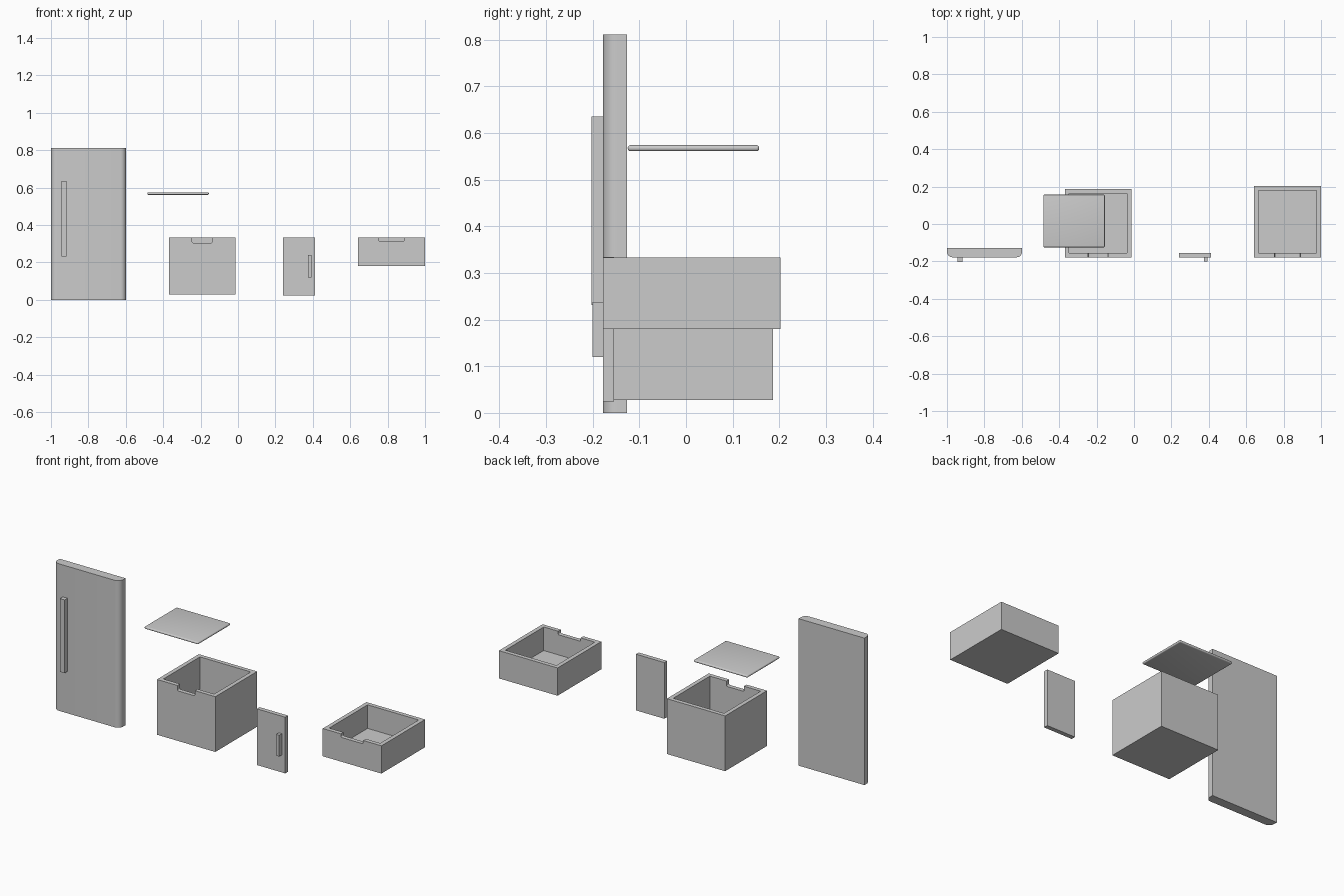
import bpy, bmesh

if "Cube" in bpy.data.objects:
    bpy.data.objects.remove(bpy.data.objects["Cube"])


def box(name, x, y, z, bevel=0.0, pick=None, segments=6):
    """Axis-aligned box from ranges; bevels the edges chosen by pick(mid, direction)."""
    bm = bmesh.new()
    bmesh.ops.create_cube(bm, size=1)
    for v in bm.verts:
        for i, (a, b) in enumerate((x, y, z)):
            v.co[i] = b if v.co[i] > 0 else a
    if bevel:
        edges = [e for e in bm.edges if pick is None or pick(
            (e.verts[0].co + e.verts[1].co) / 2, (e.verts[0].co - e.verts[1].co).normalized())]
        bmesh.ops.bevel(bm, geom=edges, offset=bevel, segments=segments, profile=0.5, affect='EDGES')
    mesh = bpy.data.meshes.new(name)
    bm.to_mesh(mesh)
    bm.free()
    obj = bpy.data.objects.new(name, mesh)
    bpy.context.collection.objects.link(obj)
    bpy.ops.object.select_all(action='DESELECT')
    obj.select_set(True)
    bpy.context.view_layer.objects.active = obj
    if bevel:
        bpy.ops.object.shade_smooth_by_angle()
    return obj


def cut(obj, cutter):
    """Subtract the cutter and remove it."""
    mod = obj.modifiers.new("cut", 'BOOLEAN')
    mod.operation, mod.solver, mod.object = 'DIFFERENCE', 'EXACT', cutter
    bpy.ops.object.select_all(action='DESELECT')
    obj.select_set(True)
    bpy.context.view_layer.objects.active = obj
    bpy.ops.object.modifier_apply(modifier=mod.name)
    bpy.data.objects.remove(cutter)


def drawer(name, x, y, z, notch_x, notch_z, wall=0.023):
    """Open-topped drawer with a finger notch in the front wall."""
    obj = box(name, x, y, z)
    cut(obj, box("cavity", (x[0] + wall, x[1] - wall), (y[0] + wall, y[1] - wall),
                 (z[0] + wall, z[1] + 0.1)))
    # notch with softened lower corners
    cut(obj, box("notch", notch_x, (y[0] - 0.05, y[0] + wall + 0.02), (notch_z, z[1] + 0.05), 0.006,
                 lambda m, d: abs(d.y) > 0.9 and m.z < z[1], 4))
    return obj


FRONT = -0.178

# main door, front vertical edges rounded, with its bar handle
box("main_door", (-1.0, -0.598), (FRONT, -0.127), (0, 0.811), 0.03,
    lambda m, d: abs(d.z) > 0.9 and m.y < -0.15, 8)
box("main_door_handle", (-0.945, -0.916), (-0.203, FRONT + 0.001), (0.231, 0.635))

# thin shelf with rounded rim
box("shelf", (-0.485, -0.156), (-0.125, 0.157), (0.561, 0.574), 0.006, None, 4)

# drawers
drawer("deep_drawer", (-0.37, -0.014), (FRONT, 0.187), (0.028, 0.333), (-0.245, -0.139), 0.304)
drawer("shallow_drawer", (0.642, 1.0), (FRONT, 0.203), (0.18, 0.333), (0.752, 0.889), 0.314)

# small door with its bar handle
box("small_door", (0.24, 0.413), (FRONT, -0.154), (0.024, 0.334))
box("small_door_handle", (0.374, 0.392), (-0.201, FRONT + 0.001), (0.12, 0.238))
